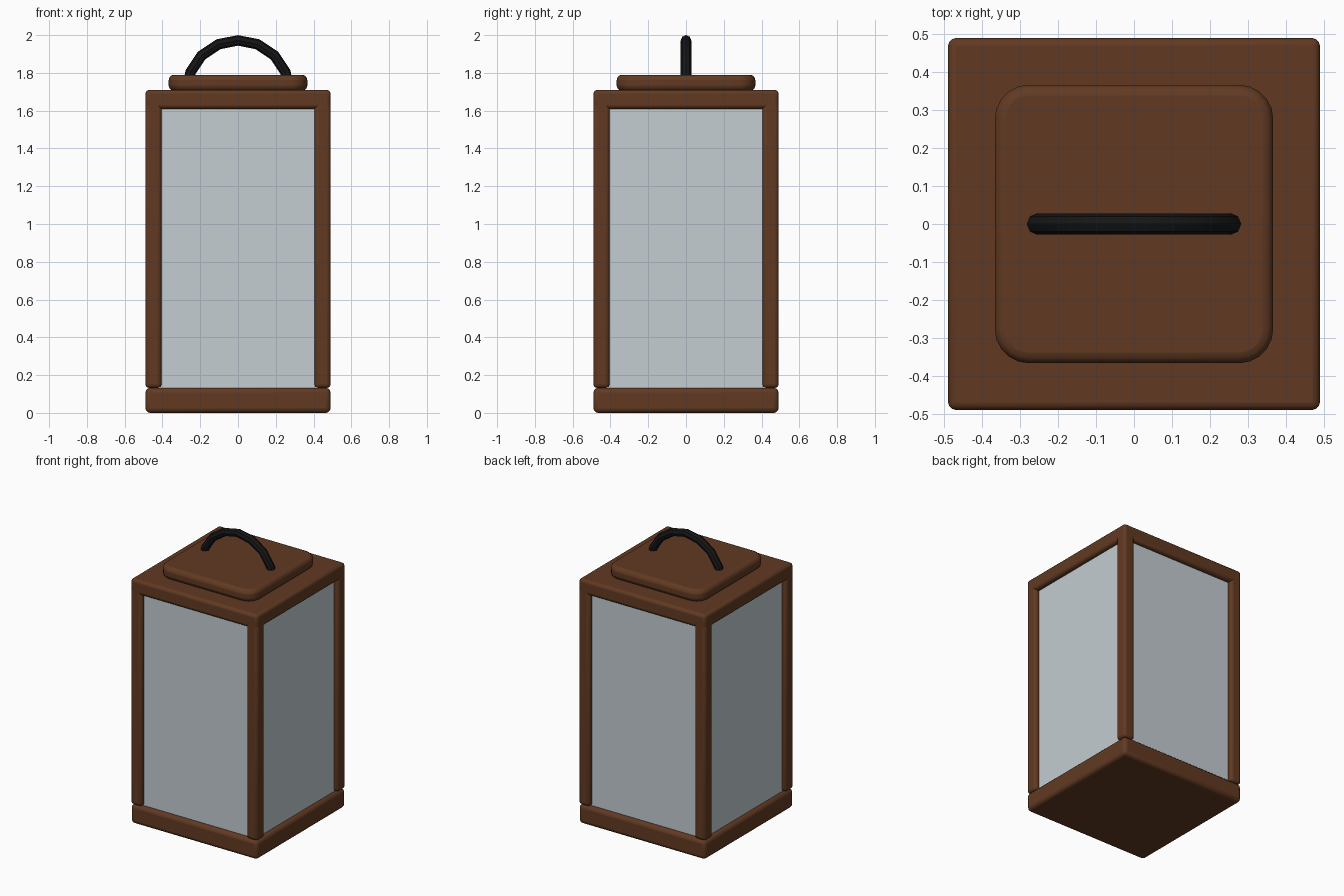
import bpy, bmesh
from math import sin, cos, pi, radians
from mathutils import Vector

if "Cube" in bpy.data.objects:
    bpy.data.objects.remove(bpy.data.objects["Cube"])


def material(name, rgb):
    m = bpy.data.materials.new(name)
    m.diffuse_color = (*rgb, 1)
    m.use_nodes = True
    m.node_tree.nodes["Principled BSDF"].inputs["Base Color"].default_value = m.diffuse_color
    return m


wood = material("wood", (0.12, 0.042, 0.016))
pane = material("pane", (0.55, 0.61, 0.64))
iron = material("iron", (0.008, 0.008, 0.008))


def add_object(name, bm, mat, bevel=0, segments=3):
    bmesh.ops.recalc_face_normals(bm, faces=bm.faces)
    mesh = bpy.data.meshes.new(name)
    bm.to_mesh(mesh)
    bm.free()
    mesh.materials.append(mat)
    ob = bpy.data.objects.new(name, mesh)
    bpy.context.collection.objects.link(ob)
    if bevel:
        mod = ob.modifiers.new("rounding", 'BEVEL')
        mod.width, mod.segments = bevel, segments
        mod.limit_method = 'ANGLE'
        mod.angle_limit = radians(40)
    bpy.ops.object.select_all(action='DESELECT')
    ob.select_set(True)
    bpy.context.view_layer.objects.active = ob
    bpy.ops.object.shade_smooth_by_angle(angle=radians(40))
    return ob


def box(name, lo, hi, mat, bevel=0, corner=0):
    lo, hi = Vector(lo), Vector(hi)
    bm = bmesh.new()
    bmesh.ops.create_cube(bm, size=1)
    for v in bm.verts:
        v.co = (lo + hi) / 2 + v.co * (hi - lo)
    if corner:  # round the upright edges in plan
        upright = [e for e in bm.edges
                   if abs(e.verts[0].co.z - e.verts[1].co.z) > 1e-4]
        bmesh.ops.bevel(bm, geom=upright, offset=corner, segments=5,
                        profile=0.5, affect='EDGES')
    return add_object(name, bm, mat, bevel)


W, INNER = 0.49, 0.405

# Base, top slab and raised cap
box("base", (-W, -W, 0), (W, W, 0.133), wood, 0.025)
box("top_slab", (-W, -W, 1.61), (W, W, 1.71), wood, 0.02)
box("cap", (-0.367, -0.367, 1.705), (0.367, 0.367, 1.79), wood, 0.028, 0.09)

# Corner posts
for sy, side in ((-1, "front"), (1, "back")):
    for sx, hand in ((-1, "left"), (1, "right")):
        xs = sorted((sx * INNER, sx * W))
        ys = sorted((sy * INNER, sy * W))
        box(f"{side}_{hand}_post", (xs[0], ys[0], 0.132),
            (xs[1], ys[1], 1.66), wood, 0.02)

# Thin panes between the posts
IN, OUT, E = 0.44, 0.458, 0.41
for s, fb, lr in ((-1, "front", "left"), (1, "back", "right")):
    a, b = sorted((s * IN, s * OUT))
    box(f"{fb}_pane", (-E, a, 0.13), (E, b, 1.62), pane)
    box(f"{lr}_pane", (a, -E, 0.13), (b, E, 1.62), pane)

# Arched handle: half ring swept with an eight-sided section
R, r, CZ, SIDES, STEPS = 0.272, 0.028, 1.70, 8, 8
bm = bmesh.new()
rings = []
for i in range(STEPS + 1):
    a = pi * i / STEPS
    ring = []
    for j in range(SIDES):
        t = 2 * pi * j / SIDES
        d = R + r * cos(t)
        ring.append(bm.verts.new((d * cos(a), r * sin(t), CZ + d * sin(a))))
    rings.append(ring)
for p, q in zip(rings, rings[1:]):
    for j in range(SIDES):
        k = (j + 1) % SIDES
        bm.faces.new((p[j], p[k], q[k], q[j]))
bm.faces.new(rings[0])
bm.faces.new(rings[-1])
add_object("handle", bm, iron)
